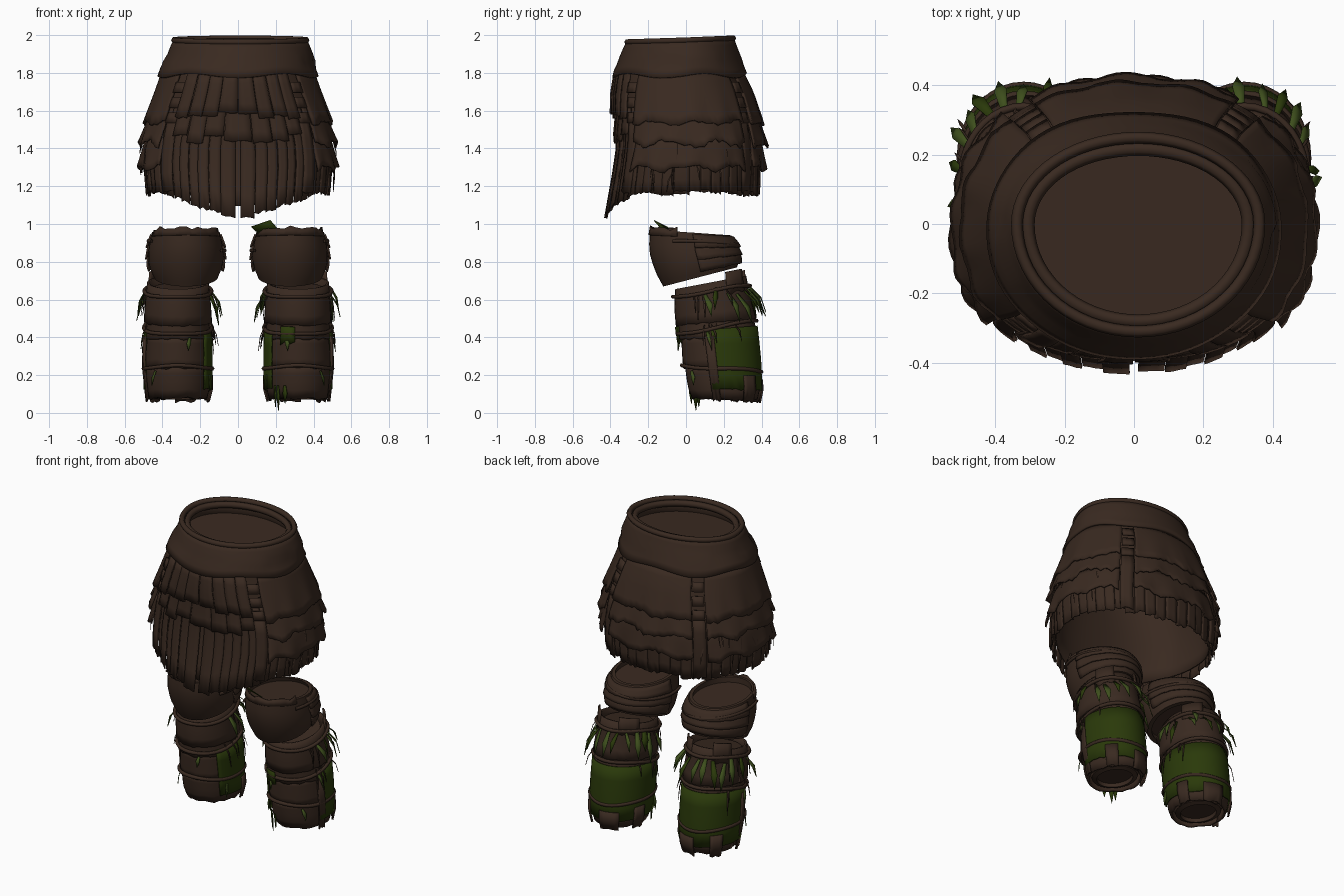
import bpy, bmesh, math, random
from mathutils import Vector

if "Cube" in bpy.data.objects:
    bpy.data.objects.remove(bpy.data.objects["Cube"])

random.seed(4)
rad, sin, cos, pi = math.radians, math.sin, math.cos, math.pi
uni = random.uniform


def material(name, col):
    m = bpy.data.materials.new(name)
    m.diffuse_color = (*col, 1)
    m.use_nodes = True
    m.node_tree.nodes["Principled BSDF"].inputs["Base Color"].default_value = m.diffuse_color
    return m


BROWN = material("brown leather", (0.041, 0.0225, 0.0145))
GREEN = material("moss green", (0.023, 0.041, 0.003))
LEAF = material("leaf green", (0.048, 0.078, 0.012))


def finish(name, bm, mat, thick=0.0, angle=40):
    bmesh.ops.recalc_face_normals(bm, faces=bm.faces)
    me = bpy.data.meshes.new(name)
    bm.to_mesh(me)
    bm.free()
    ob = bpy.data.objects.new(name, me)
    bpy.context.collection.objects.link(ob)
    me.materials.append(mat)
    if thick:
        mod = ob.modifiers.new("thickness", "SOLIDIFY")
        mod.thickness, mod.offset = thick, 0
    bpy.ops.object.select_all(action='DESELECT')
    ob.select_set(True)
    bpy.context.view_layer.objects.active = ob
    bpy.ops.object.shade_smooth_by_angle(angle=rad(angle))
    return ob


def grid(bm, rows, closed=False):
    """Quads between consecutive rows of points."""
    vr = [[bm.verts.new(p) for p in r] for r in rows]
    n = len(vr[0])
    for a, b in zip(vr, vr[1:]):
        for i in range(n if closed else n - 1):
            j = (i + 1) % n
            bm.faces.new((a[i], a[j], b[j], b[i]))
    return vr


def lerp_rows(rows, z):
    rows = sorted(rows)
    z = min(max(z, rows[0][0]), rows[-1][0])
    for a, b in zip(rows, rows[1:]):
        if z <= b[0]:
            f = (z - a[0]) / (b[0] - a[0])
            return [p + (q - p) * f for p, q in zip(a, b)]


# Skirt outline: height, half width, front depth, back depth, squareness
SKIRT = [(1.98, .345, .305, .245, 2.0), (1.92, .365, .33, .26, 2.0), (1.80, .395, .362, .295, 2.1),
         (1.70, .42, .37, .335, 2.2), (1.55, .46, .36, .37, 2.4), (1.42, .487, .36, .39, 2.5),
         (1.30, .495, .375, .39, 2.5), (1.15, .475, .40, .38, 2.5), (1.03, .46, .42, .38, 2.5)]


def skirt(t, z, off=0.0):
    _, rx, yf, yb, n = lerp_rows(SKIRT, z)
    c, s = cos(t), sin(t)
    ry = yb if s > 0 else yf
    if s > 0:
        n = 2 + (n - 2) * .4
    return Vector((math.copysign(abs(c) ** (2 / n), c) * (rx + off) + (.012 if z > 1.86 else 0),
                   math.copysign(abs(s) ** (2 / n), s) * (ry + off),
                   z + (0.010 * s if z > 1.85 else 0)))


def sheet(bm, surf, a0, a1, z0, z1, o0, o1, cols=8, rows=5, jag=0.0, wave=0.0):
    """Draped patch on a surface, with a ragged, wavy lower hem. Angles in degrees."""
    hem = [uni(-jag, jag) for _ in range(cols + 1)]
    ph = uni(0, 6)
    out = []
    for r in range(rows + 1):
        f = r / rows
        line = []
        for i in range(cols + 1):
            t = rad(a0 + (a1 - a0) * i / cols)
            zb = (z1(t) if callable(z1) else z1) + wave * 2 * sin(t * 11 + ph)
            w = wave * f * f * sin(t * 17 + ph)
            line.append(surf(t, z0 + (zb + hem[i] - z0) * f, o0 + (o1 - o0) * f + w))
        out.append(line)
    grid(bm, out)


def tube(name, pts, r, closed=True, mat=BROWN):
    """Round cord along points lying around a vertical axis."""
    cen = sum(pts, Vector()) / len(pts)
    rows = []
    for p in pts:
        d = Vector((p.x - cen.x, p.y - cen.y, 0)).normalized()
        rows.append([p + d * r * cos(k * pi / 3) + Vector((0, 0, r * sin(k * pi / 3))) for k in range(6)])
    bm = bmesh.new()
    vr = grid(bm, rows + ([rows[0]] if closed else []), True)
    if closed:
        bmesh.ops.remove_doubles(bm, verts=bm.verts, dist=1e-5)
    else:
        bm.faces.new(vr[0])
        bm.faces.new(vr[-1])
    finish(name, bm, mat, angle=70)


def blade(bm, base, tip, w):
    """Thin leaf that bows outward from base to tip."""
    d = tip - base
    side = d.cross(Vector((base.x - math.copysign(.3, base.x), base.y - .1, 0))).normalized() * w
    mid = base + d * .45 + Vector((d.x, d.y, 0)) * .25
    b0, b1, m0, m1, t = [bm.verts.new(p) for p in
                         (base - side * .5, base + side * .5, mid - side, mid + side, tip)]
    bm.faces.new((b0, b1, m1, m0))
    bm.faces.new((m0, m1, t))


# ---------- skirt ----------
def hem(t):
    return 1.16 - 0.115 * max(0, -sin(t)) ** 5


bm = bmesh.new()
sheet(bm, skirt, 0, 360, 1.97, lambda t: hem(t) + .05, -.025, -.018, 72, 10)
bmesh.ops.remove_doubles(bm, verts=bm.verts, dist=1e-4)
finish("skirt_lining", bm, BROWN, .008)

bm = bmesh.new()
bm.faces.new([bm.verts.new(skirt(rad(a), 1.89, -.03)) for a in range(0, 360, 10)])
finish("waist_inner_cap", bm, BROWN)

bm = bmesh.new()
sheet(bm, skirt, 0, 360, 1.975, lambda t: 1.785 + .012 * sin(5 * t), 0, .02, 72, 5)
bmesh.ops.remove_doubles(bm, verts=bm.verts, dist=1e-4)
finish("waistband", bm, BROWN, .014)
tube("waist_rim", [skirt(rad(a), 1.973, .002) for a in range(0, 360, 6)], .017)
tube("waist_inner_rim", [skirt(rad(a), 1.955, -.035) for a in range(0, 360, 6)], .02)

# long front strips, parted in the middle, and short hem strips
bm = bmesh.new()
for i in range(16):
    a = 218 + i * 6.5 + (.6 if i > 7 else -.6)
    rag = uni(-.012, .015) - (.018 if i in (7, 8) else 0)
    o = .008 * (i % 2)
    sheet(bm, skirt, a, a + 6.5, 1.62, lambda t: hem(t) + rag, o - .005, o + .002, 3, 5, .008)
for i in range(32):
    a = -38 + i * 8
    rag = uni(-.018, .012)
    sheet(bm, skirt, a, a + 7.9, 1.42, lambda t: 1.165 + rag, -.005, .008 * (i % 2), 4, 4, .008)
finish("hem_strips", bm, BROWN, .008, 30)

# two layers of front tabs
bm = bmesh.new()
for top, bot, o, n in ((1.66, 1.455, .010, 7), (1.80, 1.585, .020, 8)):
    w = 78 / n
    for i in range(n):
        a = 231 + i * w
        k = uni(-.005, .006)
        sheet(bm, skirt, a + .2, a + w - .2, top, bot + uni(-.03, .02), o + k - .008, o + k + .012, 3, 4, .006)
finish("front_tabs", bm, BROWN, .010, 30)

# side and back panels: lower ruffles, then smooth upper flap
for name, a0, a1 in (("right", -41, 46), ("left", 134, 221), ("back", 57, 123)):
    bm = bmesh.new()
    sheet(bm, skirt, a0, a1, 1.46, 1.295, .003, .03, 30, 5, .012, .008)
    sheet(bm, skirt, a0, a1, 1.58, 1.425, .012, .036, 30, 5, .012, .008)
    finish(name + "_ruffles", bm, BROWN, .01)
    bm = bmesh.new()
    sheet(bm, skirt, a0, a1, 1.80, 1.535, .005, .032, 30, 6, .008, .005)
    finish(name + "_flap", bm, BROWN, .014)

# straps bridging the gaps between the panels
bm = bmesh.new()
for a in (-46, 226, 51.5, 128.5):
    for z in (1.75, 1.67, 1.59):
        sheet(bm, skirt, a - 5, a + 5, z, z - .055, .014, .020, 3, 1)
    sheet(bm, skirt, a - 5, a + 5, 1.55, 1.17, .008, .016, 3, 4, .01)
finish("gap_straps", bm, BROWN, .012, 30)

# loose fibres
bm = bmesh.new()
for i in range(30):
    a = rad(random.choice((uni(-35, 50), uni(130, 215))))
    z = uni(1.25, 1.48)
    blade(bm, skirt(a, z, .02), skirt(a + uni(-.06, .06), z - uni(.08, .13), .032), .005)
finish("skirt_fibres", bm, BROWN)

# ---------- legs ----------
# height, centre y, half width, half depth, tilt
THIGH = [(.955, .025, .18, .215, -.07), (.91, .035, .19, .23, -.03), (.86, .04, .198, .235, .03),
         (.785, .06, .198, .225, .15), (.72, .075, .17, .195, .26)]
SHIN = [(.70, .13, .158, .182, .2), (.58, .14, .162, .19, .13), (.45, .165, .162, .195, .08),
        (.30, .183, .165, .195, 0), (.13, .20, .163, .185, -.03), (.07, .205, .145, .165, -.03)]


def limb(rows, cx, sx):
    def surf(t, z, off=0.0):
        _, cy, rx, ry, tilt = lerp_rows(rows, z)
        y = (ry + off) * sin(t)
        return Vector((sx * (cx + (rx + off) * cos(t)), cy + y, z + tilt * y))
    return surf


def ring(surf, z, off=0.0):
    return [surf(rad(a), z, off) for a in range(0, 360, 10)]


for side, sx in (("right", 1), ("left", -1)):
    thigh, shin = limb(THIGH, .276, sx), limb(SHIN, .318, sx)

    # knee guard with rolled-in openings at both ends
    bm = bmesh.new()
    rows = [ring(thigh, .925, -.025), ring(thigh, .955, -.02)]
    rows += [ring(thigh, z) for z in (.955, .93, .89, .85, .81, .77, .74, .72)]
    rows += [ring(thigh, .72, -.025), ring(thigh, .75, -.035)]
    vr = grid(bm, rows, True)
    bm.faces.new(vr[0])
    bm.faces.new(vr[-1])
    finish(side + "_knee_guard", bm, BROWN)
    # ragged front lip and cloth wraps behind the knee
    bm = bmesh.new()
    sheet(bm, thigh, 200, 340, .93, .968, .001, -.004, 14, 1, .012)
    for z0, z1 in ((.945, .875), (.885, .81), (.82, .745)):
        sheet(bm, thigh, 2, 178, z0, z1, .002, .014, 24, 3, .003)
    finish(side + "_knee_wraps", bm, BROWN, .010)
    tube(side + "_knee_cord", [thigh(rad(a), .885 + .025 * cos(rad(a)), .010)
                               for a in range(-25, 206, 10)], .010, False)

    # inner shin core
    bm = bmesh.new()
    vr = grid(bm, [ring(shin, z, -.025) for z in (.66, .5, .3, .13, .085)]
              + [ring(shin, .075, -.05), ring(shin, .10, -.06)], True)
    bm.faces.new(vr[0])
    bm.faces.new(vr[-1])
    finish(side + "_shin_core", bm, BROWN)

    # overlapping shin bands
    bm = bmesh.new()
    for z0, z1, o0, o1 in ((.25, .075, -.005, .0), (.42, .235, -.008, .006),
                           (.52, .40, -.008, .006), (.69, .48, -.002, .012)):
        sheet(bm, shin, 0, 360, z0, z1, o0, o1, 36, 4, .007)
    bmesh.ops.remove_doubles(bm, verts=bm.verts, dist=.003)
    finish(side + "_shin_bands", bm, BROWN, .014)

    # moss panel round the back, with leather tabs at its foot
    bm = bmesh.new()
    sheet(bm, shin, -17, 219, .445, .125, .015, .016, 32, 4, .004)
    finish(side + "_moss_panel", bm, GREEN, .008)
    bm = bmesh.new()
    for a, w, z in ((-19, 13, .41), (32, 22, .20), (85, 38, .18), (150, 20, .20)):
        sheet(bm, shin, a, a + w, z, .065, .021, .022, 4, 2, .008)
    sheet(bm, shin, 25, 60, .73, .62, .006, .010, 5, 2, .01)
    sheet(bm, shin, 110, 150, .72, .62, .006, .010, 5, 2, .01)
    finish(side + "_leather_tabs", bm, BROWN, .01, 30)

    # binding cords
    for n, z, tilt in (("upper", .645, 0), ("middle", .452, .022), ("lower", .235, -.01)):
        tube(f"{side}_{n}_cord", [shin(rad(a), z + tilt * sin(rad(a)) + .005 * sin(rad(a * 3)), .018)
                                  for a in range(0, 360, 10)], .011)

    # hanging leaves around the top of the shin and a few lower down
    moss, leaf, fib = bmesh.new(), bmesh.new(), bmesh.new()
    for i in range(13):
        a = rad(-12 + i * 17 + uni(-5, 5))
        z = uni(.61, .66)
        blade(moss if i % 3 == 1 else leaf, shin(a, z, .015),
              shin(a + uni(-.15, .15), z - uni(.10, .17), uni(.05, .085)), uni(.012, .021))
    for a, z, ln in ((250, .41, .08), (345, .43, .09), (310, .22, .08), (205, .20, .09)):
        blade(leaf, shin(rad(a), z, .02), shin(rad(a + 4), z - ln, .035), .012)
    for i in range(16):
        a = rad(random.choice((uni(-30, 30), uni(150, 210))))
        z = random.choice((.64, .47))
        blade(fib, shin(a, z, .015), shin(a + uni(-.1, .1), z - uni(.08, .16), uni(.03, .055)), .005)
    if sx > 0:
        for a, tip in ((225, .03), (232, .012), (246, .05)):
            blade(moss, shin(rad(a), .14, .01), Vector((*shin(rad(a), .1, .015).xy, tip)), .014)
        sheet(moss, shin, 240, 265, .475, .375, .024, .024, 3, 2, .012)
        # leaf tongue on the knee rim
        pts = [(.07, -.10, .985), (.17, -.17, 1.02), (.24, -.10, .94), (.12, -.06, .94)]
        moss.faces.new([moss.verts.new(p) for p in pts])
    finish(side + "_dark_leaves", moss, GREEN, .004)
    finish(side + "_bright_leaves", leaf, LEAF, .004)
    finish(side + "_shin_fibres", fib, BROWN, .003)
